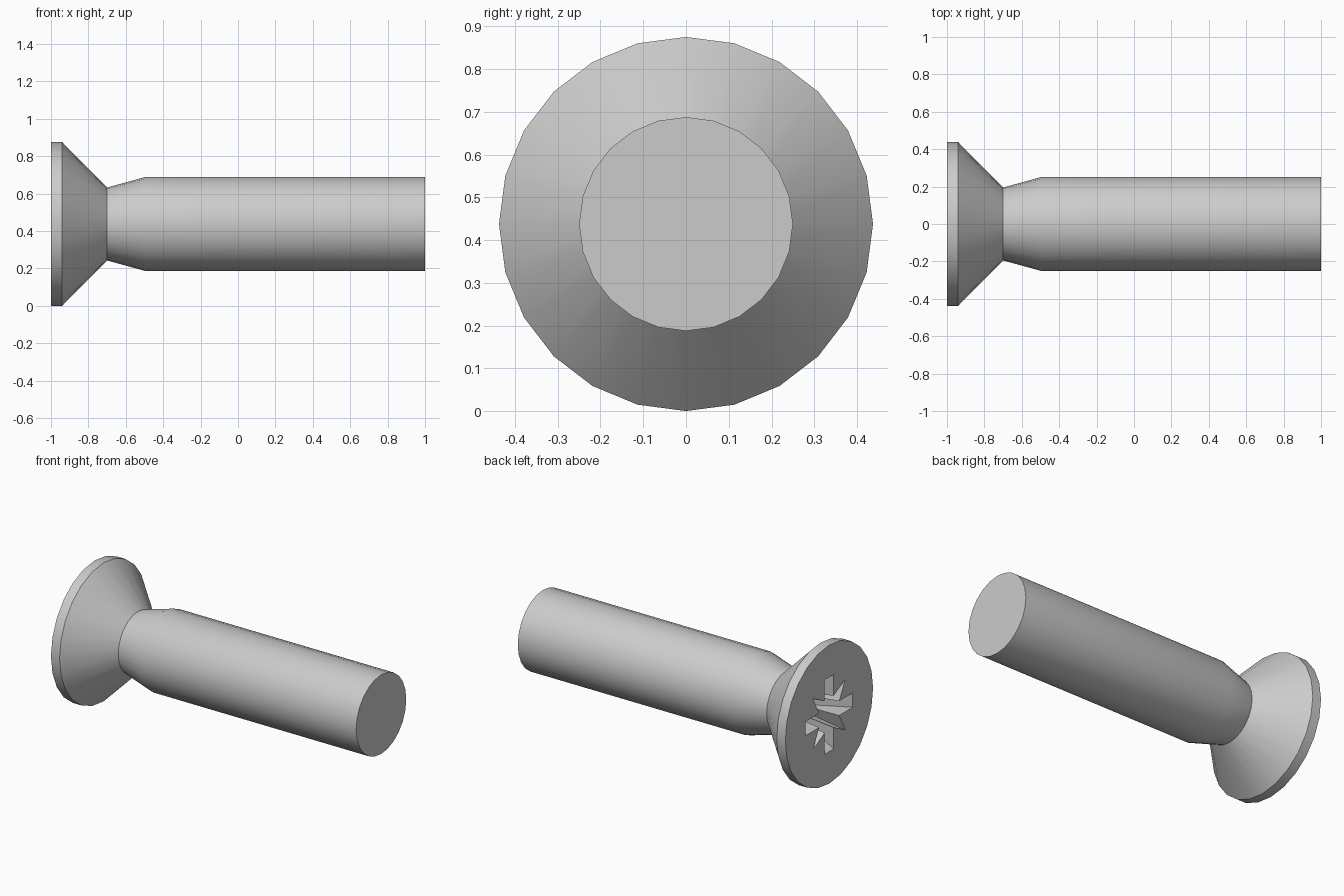
import bpy, bmesh, math

default = bpy.data.objects.get("Cube")
if default:
    bpy.data.objects.remove(default, do_unlink=True)

SIDES = 24
AXIS_Z = 0.4375

steel = bpy.data.materials.new("grey steel")
steel.use_nodes = True
steel.diffuse_color = (0.6, 0.6, 0.6, 1)
steel.node_tree.nodes["Principled BSDF"].inputs["Base Color"].default_value = (0.6, 0.6, 0.6, 1)


def add_loop(bm, x, points):
    """Closed ring of vertices at x from (y, z) points around the axis."""
    return [bm.verts.new((x, y, AXIS_Z + z)) for y, z in points]


def circle(radius):
    angles = [2 * math.pi * i / SIDES for i in range(SIDES)]
    return [(radius * math.sin(a), radius * math.cos(a)) for a in angles]


def skin(bm, loop_a, loop_b):
    n = len(loop_a)
    for i in range(n):
        j = (i + 1) % n
        bm.faces.new((loop_a[i], loop_a[j], loop_b[j], loop_b[i]))


def lathe(bm, profile):
    """Rings along x from (x, radius) pairs, skinned together."""
    loops = [add_loop(bm, x, circle(r)) for x, r in profile]
    for a, b in zip(loops, loops[1:]):
        skin(bm, a, b)
    return loops


def star(arm, half_width, notch, tip):
    """Four-armed cross with a thin spike between each pair of arms."""
    quarter = [(arm, -half_width), (arm, half_width), (notch, half_width),
               (tip, tip), (half_width, notch)]
    points = []
    for _ in range(4):
        points += quarter
        quarter = [(-z, y) for y, z in quarter]
    return points


def finish(bm, name):
    bmesh.ops.recalc_face_normals(bm, faces=bm.faces[:])
    mesh = bpy.data.meshes.new(name)
    bm.to_mesh(mesh)
    bm.free()
    mesh.materials.append(steel)
    obj = bpy.data.objects.new(name, mesh)
    bpy.context.collection.objects.link(obj)
    bpy.ops.object.select_all(action='DESELECT')
    obj.select_set(True)
    bpy.context.view_layer.objects.active = obj
    bpy.ops.object.shade_smooth_by_angle(angle=math.radians(30))


# Countersunk head with a tapering driver recess
bm = bmesh.new()
rings = lathe(bm, [(-1.0, 0.4375), (-0.94, 0.4375), (-0.70, 0.195)])
mouth = add_loop(bm, -1.0, star(0.235, 0.045, 0.10, 0.16))
floor = add_loop(bm, -0.80, star(0.11, 0.035, 0.075, 0.07))
skin(bm, mouth, floor)
bm.faces.new(floor)
rim_edges = [e for e in bm.edges if all(abs(v.co.x + 1.0) < 1e-5 for v in e.verts)]
bmesh.ops.triangle_fill(bm, edges=rim_edges, use_beauty=True, normal=(-1, 0, 0))
finish(bm, "screw_head")

# Shank with a tapered neck and a flat end
bm = bmesh.new()
rings = lathe(bm, [(-0.70, 0.195), (-0.50, 0.25), (1.0, 0.25)])
bm.faces.new(rings[-1])
finish(bm, "screw_shank")
# The shank's open neck end meets the back of the head
